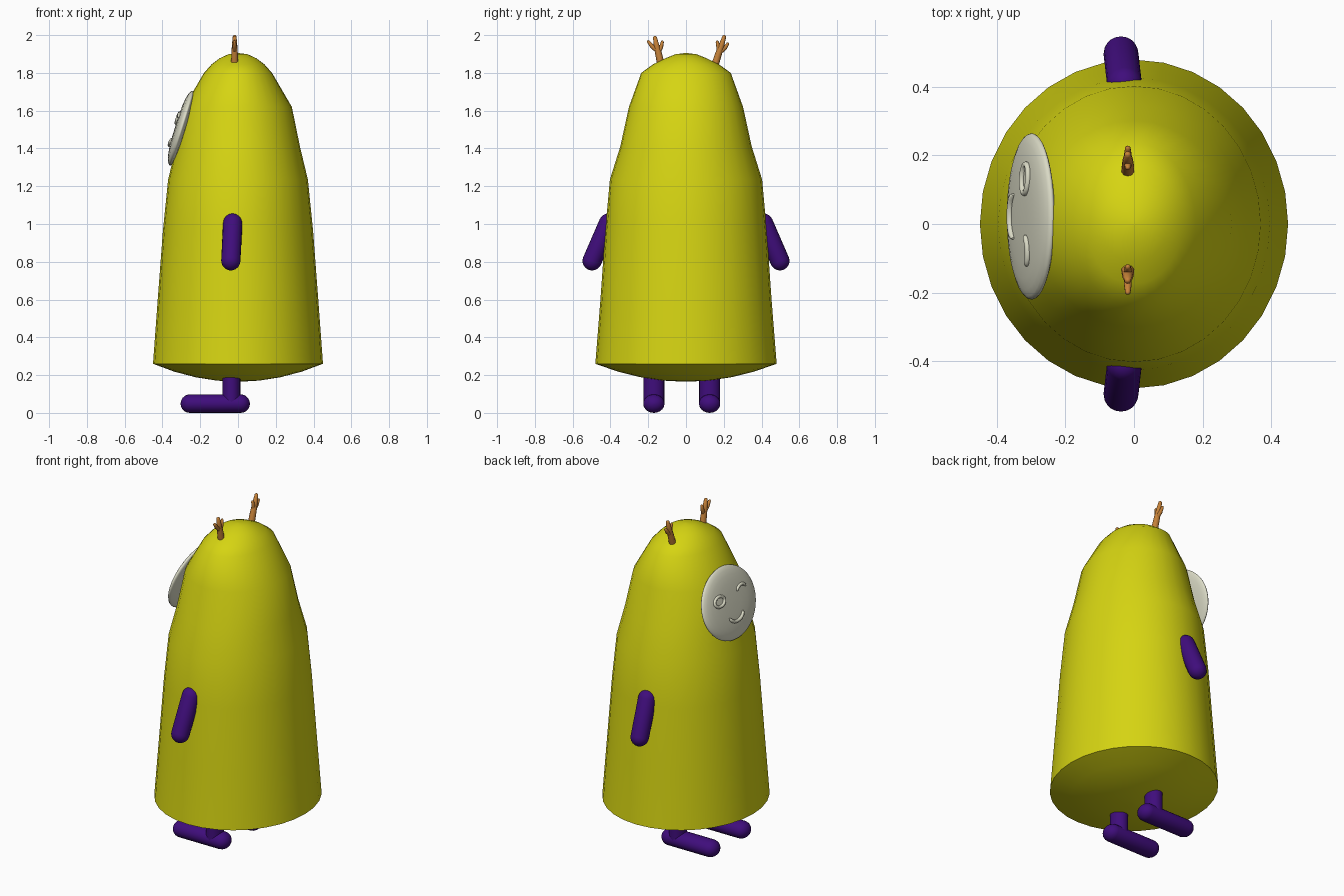
import bpy, bmesh, math
from mathutils import Vector, Matrix

cube = bpy.data.objects.get("Cube")
if cube:
    bpy.data.objects.remove(cube, do_unlink=True)


def material(name, rgb):
    m = bpy.data.materials.new(name)
    m.use_nodes = True
    m.diffuse_color = (*rgb, 1)
    bsdf = next(n for n in m.node_tree.nodes if n.type == 'BSDF_PRINCIPLED')
    bsdf.inputs["Base Color"].default_value = (*rgb, 1)
    return m


YELLOW = material("yellow", (0.67, 0.66, 0.006))
PURPLE = material("purple", (0.05, 0.004, 0.20))
GREY = material("pale_grey", (0.70, 0.70, 0.56))
BROWN = material("orange_brown", (0.56, 0.22, 0.04))


def finish(name, bm, mat, angle=40):
    bmesh.ops.recalc_face_normals(bm, faces=bm.faces)
    me = bpy.data.meshes.new(name)
    bm.to_mesh(me)
    bm.free()
    me.materials.append(mat)
    ob = bpy.data.objects.new(name, me)
    bpy.context.collection.objects.link(ob)
    bpy.ops.object.select_all(action='DESELECT')
    ob.select_set(True)
    bpy.context.view_layer.objects.active = ob
    bpy.ops.object.shade_smooth_by_angle(angle=math.radians(angle))
    return ob


def bridge(bm, rings, closed=False):
    """Join vertex rings with quads; cap both ends unless closed."""
    n = len(rings[0])
    pairs = list(zip(rings, rings[1:]))
    if closed:
        pairs.append((rings[-1], rings[0]))
    for a, b in pairs:
        for i in range(n):
            j = (i + 1) % n
            bm.faces.new((a[i], a[j], b[j], b[i]))
    if not closed:
        bm.faces.new(rings[0])
        bm.faces.new(rings[-1])


def lathe(name, rows, segs, mat, matrix=Matrix(), angle=40):
    """Stack of ellipses given as (x radius, y radius, height)."""
    bm = bmesh.new()
    rings = []
    for rx, ry, z in rows:
        rings.append([bm.verts.new(matrix @ Vector((rx * math.cos(a), ry * math.sin(a), z)))
                      for a in (2 * math.pi * i / segs for i in range(segs))])
    bridge(bm, rings)
    return finish(name, bm, mat, angle)


def add_tube(bm, path, radii, ref, segs=12, closed=False, wide=1.0):
    """Tube round a path; 'wide' stretches it across the ref direction."""
    path = [Vector(p) for p in path]
    ref = Vector(ref)
    n = len(path)
    rings = []
    for k, (p, r) in enumerate(zip(path, radii)):
        if closed:
            t = path[(k + 1) % n] - path[k - 1]
        else:
            t = path[min(k + 1, n - 1)] - path[max(k - 1, 0)]
        side = t.cross(ref).normalized()
        up = side.cross(t).normalized()
        rings.append([bm.verts.new(p + r * (math.cos(a) * side * wide + math.sin(a) * up))
                      for a in (2 * math.pi * i / segs for i in range(segs))])
    bridge(bm, rings, closed)


def capsule(name, a, b, r, ref, mat, wide=1.0):
    """Round-ended rod between the two end-sphere centres."""
    a, b = Vector(a), Vector(b)
    d = (b - a).normalized()
    angles = [math.radians(v) for v in (4, 20, 38, 56, 74, 90)]
    path = [a - d * r * math.cos(t) for t in angles]
    path += [b + d * r * math.cos(t) for t in reversed(angles)]
    radii = [r * math.sin(t) for t in angles]
    bm = bmesh.new()
    add_tube(bm, path, radii + radii[::-1], ref, 20, wide=wide)
    return finish(name, bm, mat, 50)


# Body: tapered oval bell with a gently bulging underside
underside = [(0.45 * t, 0.48 * t, 0.165 + 0.095 * t * t) for t in (0.02, 0.25, 0.5, 0.75)]
shell = [(0.45, 0.48, 0.26), (0.425, 0.453, 0.6), (0.397, 0.427, 0.97),
         (0.37, 0.403, 1.235), (0.328, 0.348, 1.41), (0.285, 0.302, 1.62),
         (0.18, 0.237, 1.80), (0.14, 0.175, 1.845), (0.098, 0.11, 1.877),
         (0.05, 0.055, 1.899), (0.003, 0.003, 1.905)]
lathe("body", underside + shell, 32, YELLOW, angle=35)

# Arms, legs and feet, one on each side
for label, s, leg_y in (("near", -1, -0.17), ("far", 1, 0.125)):
    capsule(label + "_arm", (-0.028, s * 0.41, 1.005), (-0.038, s * 0.497, 0.805),
            0.051, (1, 0, 0), PURPLE)
    lathe(label + "_leg", [(0.047, 0.055, z) for z in (0.05, 0.30)], 20, PURPLE,
          Matrix.Translation((-0.035, leg_y, 0)))
    capsule(label + "_foot", (-0.255, leg_y, 0.049), (0.014, leg_y, 0.049),
            0.049, (0, 0, 1), PURPLE, wide=1.15)

# Face plate: tilted, slightly domed oval disc on the -x side
TILT = math.radians(17.2)
n = Vector((-math.cos(TILT), 0, math.sin(TILT)))
v = Vector((math.sin(TILT), 0, math.cos(TILT)))
u = Vector((0, -1, 0))
centre = Vector((-0.291, 0.022, 1.505)) + n * 0.008
frame = Matrix((u, v, n)).transposed().to_4x4()
frame.translation = centre
FU, FV, FH = 0.243, 0.207, 0.035


def dome(t):
    return FH * math.sqrt(max(0.0, 1 - t ** 3))


steps = (0.02, 0.3, 0.55, 0.75, 0.88, 0.96, 0.99)
rows = [(FU * t, FV * t, -0.7 * dome(t)) for t in steps] + [(FU, FV, 0)]
rows += [(FU * t, FV * t, dome(t)) for t in reversed(steps)]
lathe("face_plate", rows, 40, GREY, frame, 60)


def on_face(pu, pv):
    return frame @ Vector((pu, pv, dome(math.hypot(pu / FU, pv / FV)) + 0.002))


def face_arc(name, cu, cv, ru, rv, start, end, r):
    """Raised line following part or all of an ellipse on the plate."""
    closed = end - start >= 360
    count = 24 if closed else 13
    path = []
    for i in range(count):
        a = math.radians(start + (end - start) * i / (count if closed else count - 1))
        path.append(on_face(cu + ru * math.cos(a), cv + rv * math.sin(a)))
    radii = [r] * count
    if not closed:
        radii[0] = radii[-1] = r * 0.35
        radii[1] = radii[-2] = r * 0.85
    bm = bmesh.new()
    add_tube(bm, path, radii, n, 8, closed)
    finish(name, bm, GREY, 60)


face_arc("open_eye", -0.11, 0.045, 0.042, 0.028, 0, 360, 0.009)
face_arc("winking_eye", 0.10, 0.04, 0.045, 0.03, 15, 165, 0.009)
face_arc("smile", 0.0, -0.06, 0.065, 0.045, 190, 350, 0.010)

# Antlers: tapered stem with two prongs, given as (y, z) outward from the head
X = -0.018
antlers = {
    "near_antler": [[(-0.13, 1.83), (-0.145, 1.90), (-0.155, 1.94), (-0.165, 1.99)],
                    [(-0.15, 1.915), (-0.18, 1.94), (-0.20, 1.967)],
                    [(-0.148, 1.905), (-0.132, 1.935), (-0.125, 1.965)]],
    "far_antler": [[(0.15, 1.83), (0.172, 1.90), (0.188, 1.945), (0.203, 1.994)],
                   [(0.18, 1.91), (0.205, 1.93), (0.222, 1.955)],
                   [(0.178, 1.905), (0.172, 1.935), (0.165, 1.965)]],
}
for name, branches in antlers.items():
    bm = bmesh.new()
    for k, pts in enumerate(branches):
        path = [(X, y, z) for y, z in pts]
        # rounded tip
        tip = Vector(path[-1]) + (Vector(path[-1]) - Vector(path[-2])).normalized() * 0.006
        radii = [0.020, 0.018, 0.015, 0.010, 0.003] if k == 0 else [0.012, 0.011, 0.008, 0.003]
        add_tube(bm, path + [tip], radii, (1, 0, 0), 10)
    finish(name, bm, BROWN, 60)
